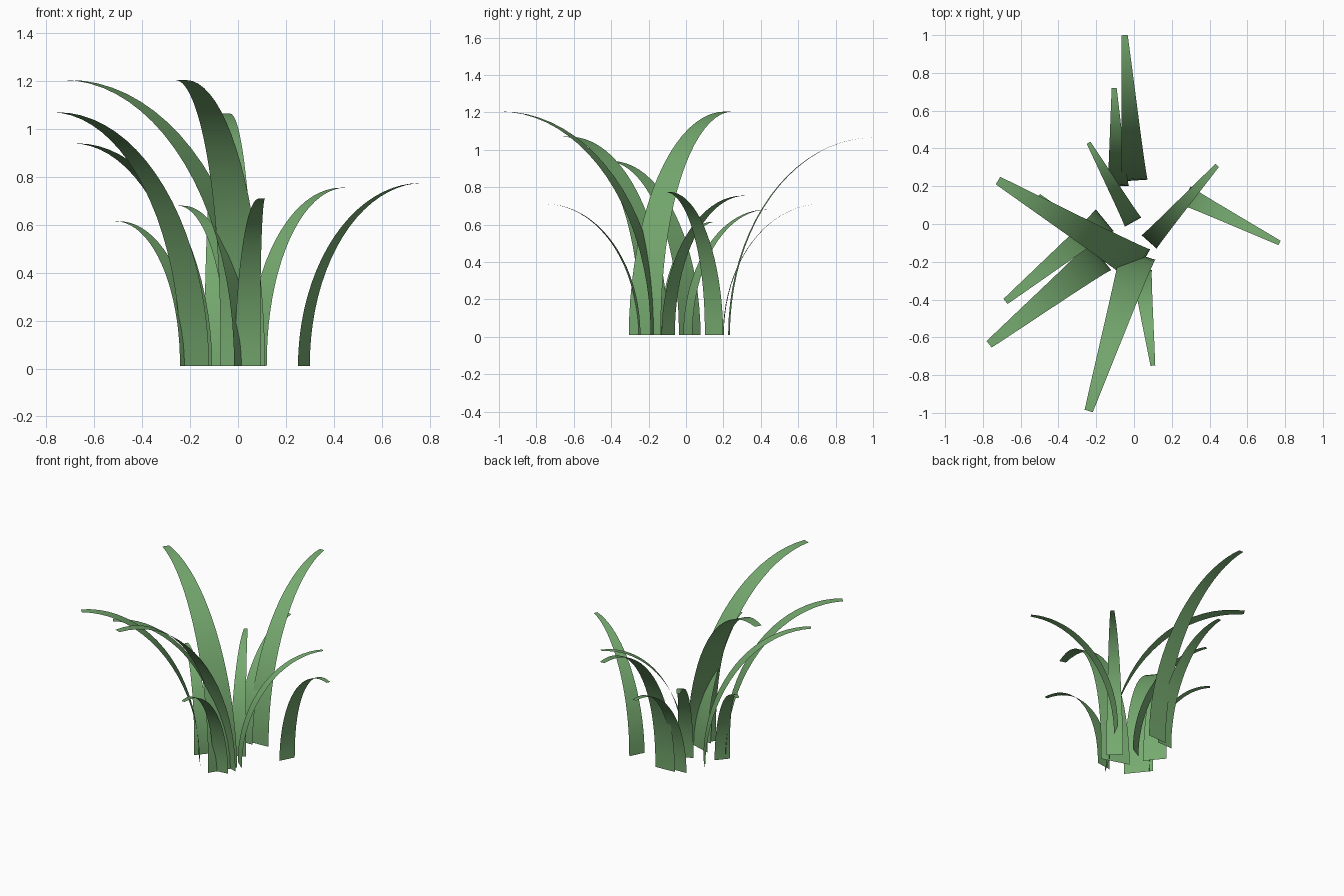
import bpy, math
from mathutils import Vector

if "Cube" in bpy.data.objects:
    bpy.data.objects.remove(bpy.data.objects["Cube"])

green = bpy.data.materials.new("leaf_green")
green.diffuse_color = (0.18, 0.40, 0.16, 1)
green.use_nodes = True
green.node_tree.nodes["Principled BSDF"].inputs["Base Color"].default_value = green.diffuse_color

# base x, base y, tip x, tip y, tip height, base width
BLADES = [
    (0.00, 0.23, -0.05, 1.00, 1.065, 0.145),
    (-0.085, 0.20, -0.105, 0.72, 0.71, 0.115),
    (-0.005, 0.01, -0.24, 0.43, 0.68, 0.10),
    (0.08, -0.095, 0.44, 0.31, 0.755, 0.107),
    (0.275, 0.15, 0.77, -0.10, 0.775, 0.11),
    (0.04, -0.25, 0.10, -0.75, 0.71, 0.11),
    (0.02, -0.16, -0.24, -0.99, 1.205, 0.195),
    (-0.18, -0.17, -0.767, -0.637, 1.07, 0.19),
    (0.035, -0.22, -0.72, 0.23, 1.205, 0.20),
    (-0.155, 0.02, -0.68, -0.41, 0.94, 0.15),
    (-0.21, -0.10, -0.505, 0.15, 0.615, 0.10),
]
Z0, STEPS = 0.01, 20


def blade(i, bx, by, tx, ty, h, w):
    """Flat tapering ribbon that rises straight and arches over to horizontal."""
    run = Vector((tx - bx, ty - by, 0))
    side = Vector((-run.y, run.x, 0)).normalized()
    verts, faces = [], []
    for k in range(STEPS + 1):
        t = k / STEPS
        a = t * math.pi / 2
        c = Vector((bx, by, Z0)) + run * (1 - math.cos(a))
        c.z += (h - Z0) * math.sin(a)
        half = side * (w / 2 * (1 - 0.77 * t ** 1.5))
        verts += [c + half, c - half]
        if k:
            n = 2 * k
            faces.append((n - 2, n - 1, n + 1, n))
    me = bpy.data.meshes.new(f"grass_blade_{i}")
    me.from_pydata(verts, [], faces)
    me.shade_smooth()
    me.materials.append(green)
    ob = bpy.data.objects.new(f"grass_blade_{i}", me)
    bpy.context.collection.objects.link(ob)


# Tuft of arching blades
for i, b in enumerate(BLADES, 1):
    blade(i, *b)
